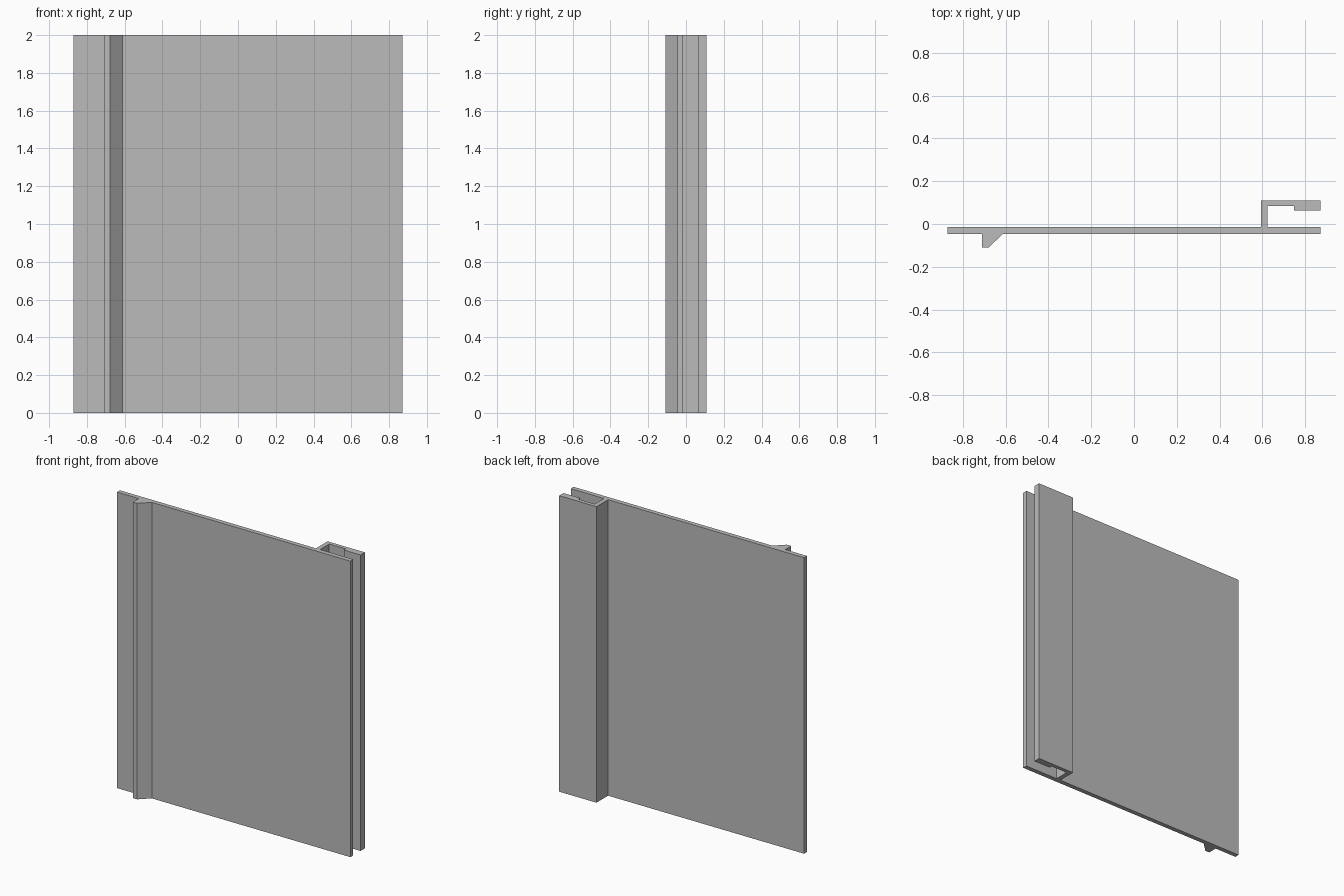
import bpy
import bmesh

cube = bpy.data.objects.get("Cube")
if cube:
    bpy.data.objects.remove(cube, do_unlink=True)

HEIGHT = 2.0

grey = bpy.data.materials.new("plain_grey")
grey.use_nodes = True
colour = (0.5, 0.5, 0.5, 1)
grey.diffuse_color = colour
grey.node_tree.nodes["Principled BSDF"].inputs["Base Color"].default_value = colour


def extrude_profile(name, points):
    """Extrude a counter-clockwise plan outline up to the full height."""
    bm = bmesh.new()
    face = bm.faces.new([bm.verts.new((x, y, 0)) for x, y in points])
    result = bmesh.ops.extrude_face_region(bm, geom=[face])
    top = [v for v in result["geom"] if isinstance(v, bmesh.types.BMVert)]
    bmesh.ops.translate(bm, verts=top, vec=(0, 0, HEIGHT))
    bmesh.ops.recalc_face_normals(bm, faces=bm.faces)
    mesh = bpy.data.meshes.new(name)
    bm.to_mesh(mesh)
    bm.free()
    mesh.materials.append(grey)
    obj = bpy.data.objects.new(name, mesh)
    bpy.context.collection.objects.link(obj)
    return obj


# One continuous section: plate, front catch ridge and rear hooked channel
edge, front, back = 0.872, -0.046, -0.015
ridge = [(-0.71, front), (-0.71, -0.109), (-0.678, -0.109), (-0.612, front)]
hook = [(0.624, back), (0.624, 0.083), (0.747, 0.083), (0.747, 0.063),
        (edge, 0.063), (edge, 0.109), (0.593, 0.109), (0.593, back)]
outline = ([(-edge, front)] + ridge + [(edge, front), (edge, back)]
           + hook + [(-edge, back)])
extrude_profile("interlocking_panel", outline)
